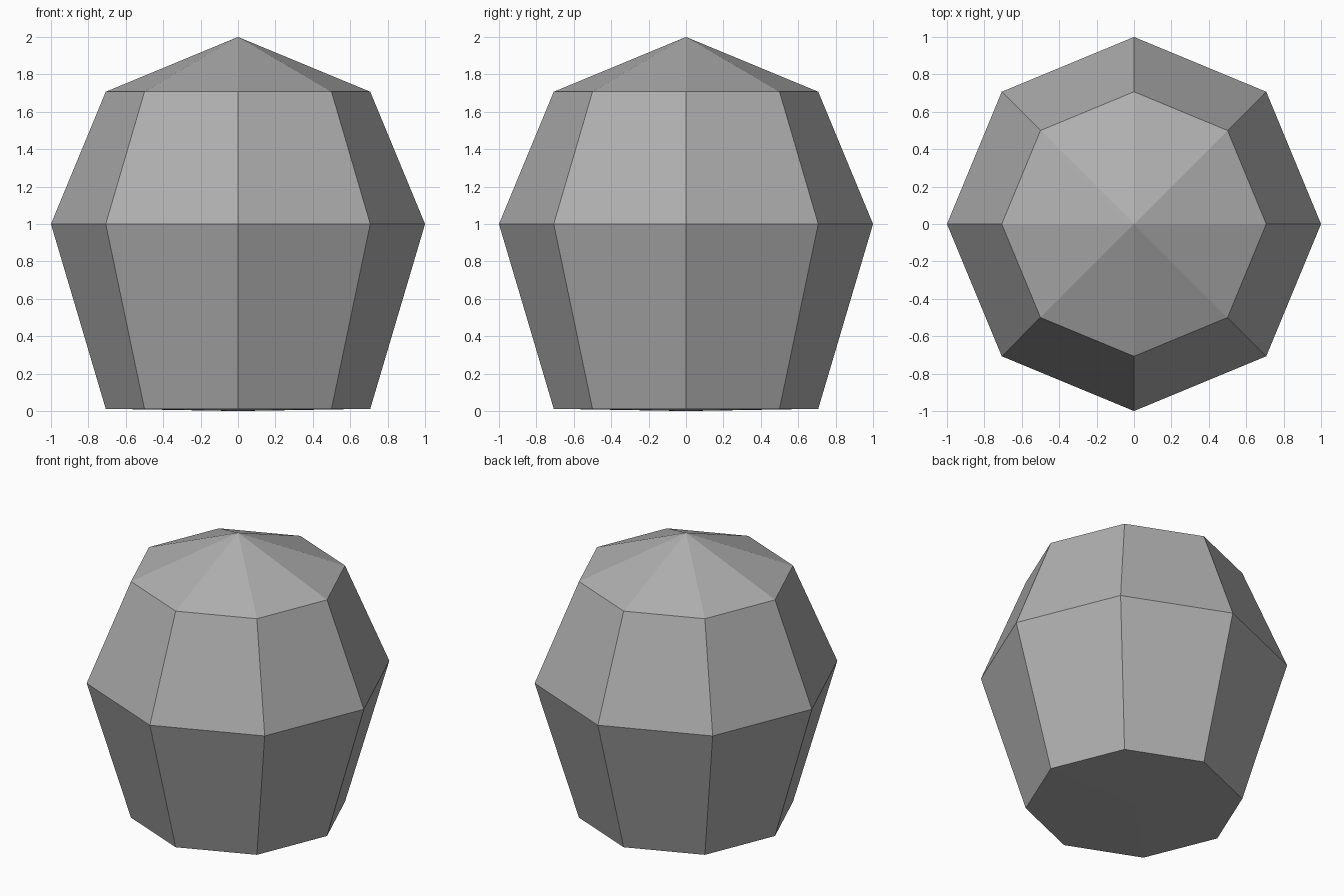
import bpy
import bmesh

cube = bpy.data.objects.get("Cube")
if cube:
    bpy.data.objects.remove(cube, do_unlink=True)

# Plain grey material
grey = bpy.data.materials.new("mid_grey")
grey.use_nodes = True
colour = (0.43, 0.43, 0.43, 1.0)
grey.diffuse_color = colour
grey.node_tree.nodes["Principled BSDF"].inputs["Base Color"].default_value = colour

# Low-poly ball: eight segments, four rings
bm = bmesh.new()
bmesh.ops.create_uvsphere(bm, u_segments=8, v_segments=4, radius=1.0)

# Stand it on the ground and pull the lower ring down into a nearly flat base
for v in bm.verts:
    v.co.z += 1.0
    if 0.1 < v.co.z < 0.9:
        v.co.z = 0.012

mesh = bpy.data.meshes.new("flat_bottomed_ball")
bm.to_mesh(mesh)
bm.free()
mesh.materials.append(grey)
ball = bpy.data.objects.new("flat_bottomed_ball", mesh)
bpy.context.collection.objects.link(ball)
